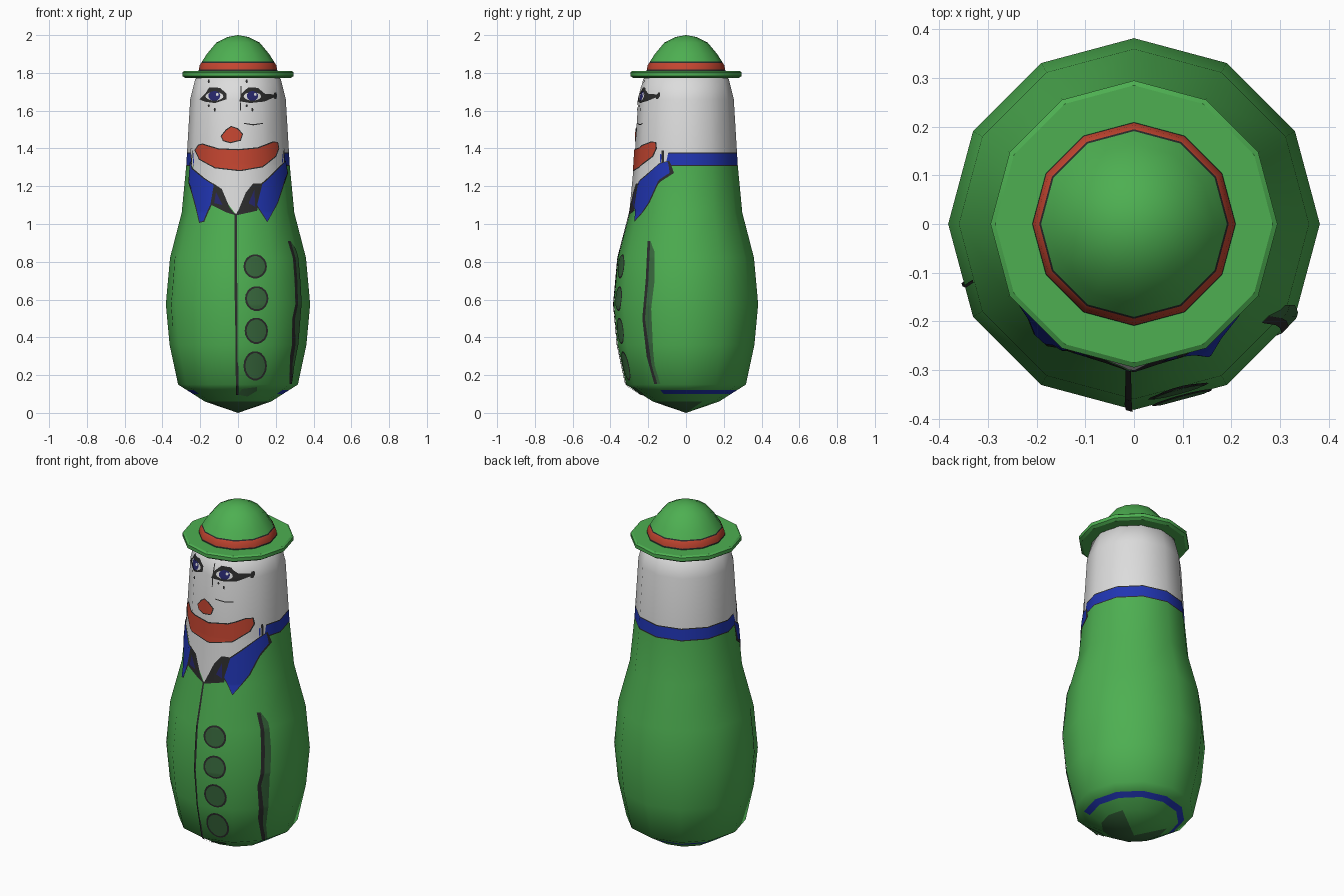
import bpy, bmesh, math
from mathutils import Vector
from mathutils.bvhtree import BVHTree

if "Cube" in bpy.data.objects:
    bpy.data.objects.remove(bpy.data.objects["Cube"])

COLOURS = {"green": (.075, .43, .083), "white": (.72, .72, .72), "red": (.55, .06, .03),
           "blue": (.015, .036, .45), "ink": (.025, .025, .025),
           "dark_green": (.04, .14, .047), "navy": (.02, .02, .15)}
NAMES = list(COLOURS)
MATS = {}
for n, c in COLOURS.items():
    MATS[n] = bpy.data.materials.new(n)
    MATS[n].diffuse_color = (*c, 1)


def add_object(name, bm, mats):
    me = bpy.data.meshes.new(name)
    bm.to_mesh(me)
    for m in mats:
        me.materials.append(MATS[m])
    ob = bpy.data.objects.new(name, me)
    bpy.context.collection.objects.link(ob)
    return ob


def lathe(name, profile, rule, closed=False, sharp=180, sides=12):
    """Spin (radius, z) points; rule(face centre) gives the colour name."""
    bm = bmesh.new()
    rings = []
    for r, z in profile:
        if r == 0:
            rings.append([bm.verts.new((0, 0, z))] * sides)
        else:
            rings.append([bm.verts.new((r * math.cos(a), r * math.sin(a), z))
                          for a in (2 * math.pi * i / sides for i in range(sides))])
    if closed:
        rings.append(rings[0])
    for a, b in zip(rings, rings[1:]):
        for i in range(sides):
            j = (i + 1) % sides
            f = bm.faces.new(list(dict.fromkeys((a[i], a[j], b[j], b[i]))))
            f.material_index = NAMES.index(rule(f.calc_center_median()))
            f.smooth = True
    bmesh.ops.recalc_face_normals(bm, faces=bm.faces)
    ob = add_object(name, bm, NAMES)
    if sharp < 180:
        bpy.context.view_layer.objects.active = ob
        ob.select_set(True)
        bpy.ops.object.shade_smooth_by_angle(angle=math.radians(sharp))
        ob.select_set(False)
    return ob, BVHTree.FromBMesh(bm)


def with_rings(profile, heights):
    """Insert extra rings so colour bands have clean edges."""
    out = list(profile)
    for h in heights:
        k = next(i for i in range(1, len(out)) if out[i][1] > h)
        (r0, z0), (r1, z1) = out[k - 1], out[k]
        out.insert(k, (r0 + (r1 - r0) * (h - z0) / (z1 - z0), h))
    return out


# Body: bottle-shaped, with collar band and base stripe
def body_colour(c):
    if c.z > 1.378:
        return "white"
    if c.z > 1.372 or 1.306 < c.z < 1.312:
        return "ink"
    if 1.312 < c.z < 1.372 or (.1 < c.z < .12 and c.y > -.1):
        return "blue"
    return "dark_green" if c.z < .06 and c.y < .05 else "green"


body_profile = [(0, 0), (.175, .06), (.317, .15), (.362, .36), (.382, .575), (.36, .82),
                (.298, 1.06), (.274, 1.31), (.253, 1.66), (.226, 1.77), (.19, 1.785), (0, 1.79)]
body, TREE = lathe("body", with_rings(body_profile, (.1, .12, 1.306, 1.312, 1.372, 1.378)), body_colour)

# Hat: brim and banded crown
lathe("hat_brim", [(.2, 1.775), (.28, 1.773), (.295, 1.783), (.295, 1.803), (.285, 1.81), (.2, 1.81)],
      lambda c: "green", closed=True, sharp=35)


def crown_colour(c):
    if 1.818 < c.z < 1.852:
        return "red"
    return "ink" if c.z < 1.818 or c.z < 1.859 else "green"


crown = [(.21, 1.805), (.203, 1.84), (.165, 1.9), (.115, 1.96), (.055, 1.99), (0, 2.0)]
lathe("hat_crown", with_rings(crown, (1.817, 1.853, 1.859)), crown_colour)

# Painted details: outlines drawn flat, cut into a grid and laid on the body
VIEWS = {"front": (lambda u, z: Vector((u, -1, z)), Vector((0, 1, 0))),
         "right": (lambda u, z: Vector((1, u, z)), Vector((-1, 0, 0))),
         "left": (lambda u, z: Vector((-1, u, z)), Vector((1, 0, 0)))}


def decal(name, pts, colour, lift=.0055, view="front", step=.012):
    place, ray = VIEWS[view]
    bm = bmesh.new()
    bm.faces.new([bm.verts.new((u, 0, z)) for u, z in pts])
    bmesh.ops.triangulate(bm, faces=bm.faces[:])
    for axis in (0, 2):
        no = Vector((axis == 0, 0, axis == 2))
        vals = [p[axis // 2] for p in pts]
        for k in range(math.ceil(min(vals) / step), math.ceil(max(vals) / step)):
            bmesh.ops.bisect_plane(bm, geom=bm.verts[:] + bm.edges[:] + bm.faces[:],
                                   plane_co=no * (k * step), plane_no=no, dist=1e-5)
    normals = []
    for v in bm.verts:
        origin = place(v.co.x, v.co.z)
        hit, no, _, _ = TREE.ray_cast(origin, ray)
        if hit is None:
            hit, no, _, _ = TREE.find_nearest(origin)
        v.co = hit + no * lift
        radial = Vector((hit.x, hit.y, 0)).normalized()
        normals.append((radial + Vector((0, 0, no.z))).normalized())
    bm.normal_update()
    for f in bm.faces:
        f.smooth = True
        if f.normal.dot(ray) > 0:
            f.normal_flip()
    ob = add_object(name, bm, [colour])
    ob.data.normals_split_custom_set_from_vertices(normals)


def grow(pts, d):
    """Offset a closed outline outwards."""
    n = len(pts)
    area = sum(pts[i - 1][0] * pts[i][1] - pts[i][0] * pts[i - 1][1] for i in range(n))
    s = 1 if area > 0 else -1
    out = []
    for i in range(n):
        p, q, r = (Vector(pts[k % n]) for k in (i - 1, i, i + 1))
        a, b = (q - p).normalized(), (r - q).normalized()
        m = Vector((a.y + b.y, -a.x - b.x)).normalized()
        out.append(tuple(q + m * s * d))
    return out


def outlined(name, pts, colour, d=.008, **kw):
    decal(name + "_outline", grow(pts, d), "ink", .004, **kw)
    decal(name, pts, colour, .0055, **kw)


def stroke(name, pts, width, view="front", colour="ink"):
    side = [(u + width, z) for u, z in pts]
    decal(name, pts + side[::-1], colour, .005, view)


def oval(u, z, ru, rz, n=18):
    return [(u + ru * math.cos(2 * math.pi * i / n), z + rz * math.sin(2 * math.pi * i / n)) for i in range(n)]


# Chin, collar points and shirt
decal("chin", [(-.25, 1.4), (.245, 1.4), (.245, 1.325), (.127, 1.21), (.08, 1.21), (.04, 1.16), (.015, 1.07),
               (-.01, 1.05), (-.04, 1.09), (-.08, 1.18), (-.127, 1.21), (-.245, 1.29)], "white", .0025)
decal("shirt_right", [(.13, 1.215), (.08, 1.215), (.04, 1.165), (.015, 1.07), (-.01, 1.045), (.1, 1.07)], "ink", .0035)
decal("shirt_left", [(-.13, 1.215), (-.085, 1.185), (-.045, 1.09), (-.01, 1.045), (-.06, 1.06), (-.14, 1.1)],
      "ink", .0035)
decal("lapel_right", [(.085, 1.18), (.055, 1.11), (.09, 1.09)], "navy")
decal("lapel_left", [(-.115, 1.17), (-.08, 1.1), (-.125, 1.11)], "navy")
outlined("collar_right", [(.247, 1.33), (.18, 1.26), (.127, 1.21), (.1, 1.1), (.153, 1.015), (.205, 1.115),
                          (.255, 1.27)], "blue", .006)
outlined("collar_left", [(-.25, 1.33), (-.24, 1.29), (-.18, 1.24), (-.127, 1.205), (-.145, 1.1), (-.18, 1.015),
                         (-.2, 1.01), (-.22, 1.1), (-.253, 1.22)], "blue", .006)
for s, n in ((1, "right"), (-1, "left")):
    stroke("collar_end_" + n, [(-.128, 1.39), (-.128, 1.315)], .014, n)

# Mouth and nose
outlined("mouth", [(-.222, 1.39), (-.205, 1.415), (-.185, 1.42), (-.105, 1.395), (0, 1.39), (.105, 1.4), (.18, 1.43),
                   (.205, 1.43), (.21, 1.4), (.195, 1.36), (.127, 1.305), (.01, 1.285), (-.12, 1.3), (-.2, 1.345)],
         "red", .006)
outlined("nose", [(-.085, 1.465), (-.06, 1.495), (-.035, 1.513), (-.005, 1.503), (.02, 1.475), (.01, 1.445),
                  (-.04, 1.433), (-.075, 1.443)], "red", .006)

# Eyes with irises, glints and lashes
eyes = {"left": [(-.2, 1.66), (-.17, 1.69), (-.15, 1.722), (-.095, 1.72), (-.06, 1.69), (-.06, 1.66),
                 (-.12, 1.64), (-.175, 1.648)],
        "right": [(.005, 1.65), (.018, 1.69), (.053, 1.722), (.105, 1.72), (.14, 1.688), (.19, 1.685),
                  (.195, 1.672), (.137, 1.648), (.063, 1.64)]}
for n, pts in eyes.items():
    cx = -.122 if n == "left" else .075
    decal("eye_" + n, pts, "ink", .004)
    decal("eye_white_" + n, oval(cx, 1.675, .046, .022), "white", .0055)
    decal("iris_" + n, oval(cx, 1.677, .03, .025), "navy", .007)
    decal("glint_" + n, oval(cx + .014, 1.684, .008, .008, 8), "white", .0085)
    for k, (du, z, h) in enumerate(((-.03, 1.625, .015), (.0, 1.605, .02), (-.03, 1.755, .02))):
        decal(f"lash_{n}_{k}", oval(cx + du, z, .006, h / 2, 6), "ink", .004)
decal("eye_tail", oval(.195, 1.678, .01, .02, 6), "ink", .004)
stroke("brow_crease", [(.012, 1.73), (.01, 1.6)], .005)
decal("cheek_crease", [(.03, 1.535), (.08, 1.528), (.13, 1.535), (.13, 1.53), (.08, 1.522), (.03, 1.53)], "ink", .004)

# Coat: front opening, buttons, sleeve seams, hem shadow
stroke("coat_opening", [(-.016, 1.055), (-.018, .7), (-.012, .4), (-.01, .1)], .011)
for k, (u, z, rz) in enumerate(((.09, .775, .054), (.098, .605, .056), (.096, .435, .06), (.09, .25, .068))):
    outlined(f"button_{k}", oval(u, z, .052, rz), "dark_green", .01)
decal("hem_shadow", [(.0, .1), (.02, .13), (.1, .14), (.1, .12), (.05, .09)], "dark_green", .004)
seam = [(-.2, .91), (-.21, .7), (-.228, .5), (-.205, .3), (-.165, .155)]
decal("sleeve_shadow", seam + [(-.135, .155), (-.165, .25), (-.19, .5), (-.165, .7), (-.165, .85), (-.185, .91)],
      "dark_green", .004, "right")
stroke("sleeve_seam_right", seam, .014, "right")
stroke("sleeve_seam_left", [(-.12, .83), (-.13, .64), (-.12, .46)], .006, "left")

for m in bpy.data.materials:
    if m.users and not m.is_grease_pencil:
        m.use_nodes = True
        m.node_tree.nodes["Principled BSDF"].inputs["Base Color"].default_value = m.diffuse_color
